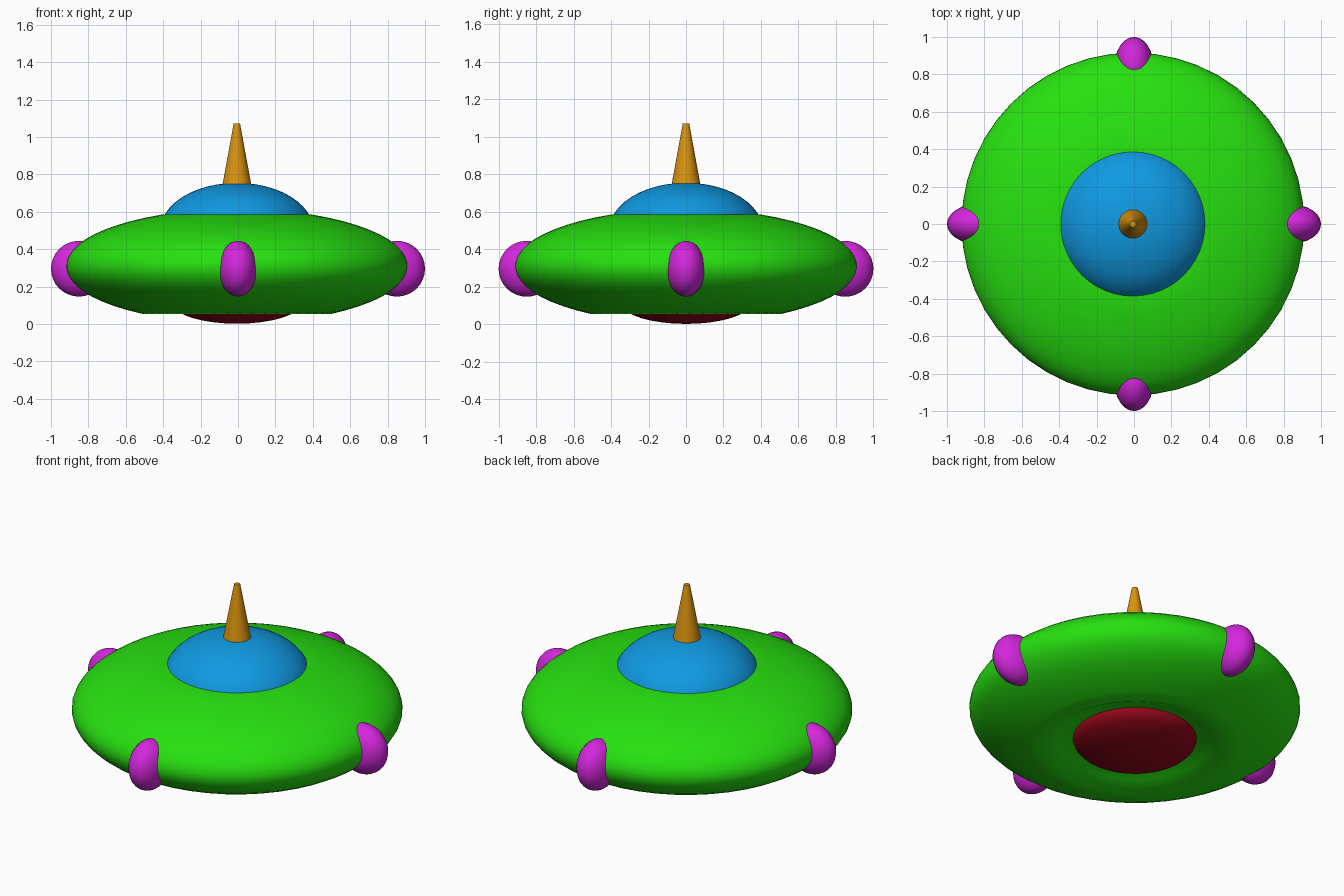
import bpy, bmesh
from math import sin, cos, pi, asin

if "Cube" in bpy.data.objects:
    bpy.data.objects.remove(bpy.data.objects["Cube"])

CX = -0.006  # the body sits a hair off the pod centre


def finish(obj, color, angle=40):
    mat = bpy.data.materials.new(obj.name + "_color")
    mat.diffuse_color = (*color, 1)
    mat.use_nodes = True
    mat.node_tree.nodes["Principled BSDF"].inputs["Base Color"].default_value = mat.diffuse_color
    obj.data.materials.append(mat)
    bpy.ops.object.select_all(action='DESELECT')
    obj.select_set(True)
    bpy.context.view_layer.objects.active = obj
    bpy.ops.object.shade_smooth_by_angle(angle=angle * pi / 180)
    return obj


def lathe(name, profile, color, segs=48):
    """Spin an (r, z) profile listed bottom to top; r = 0 makes a pole."""
    bm = bmesh.new()
    rings = []
    for r, z in profile:
        if r < 1e-5:
            rings.append([bm.verts.new((CX, 0, z))] * segs)
        else:
            rings.append([bm.verts.new((CX + r * cos(2 * pi * i / segs),
                                        r * sin(2 * pi * i / segs), z))
                          for i in range(segs)])
    for a, b in zip(rings, rings[1:]):
        for i in range(segs):
            j = (i + 1) % segs
            bm.faces.new(dict.fromkeys((a[i], a[j], b[j], b[i])))
    bmesh.ops.recalc_face_normals(bm, faces=bm.faces)
    mesh = bpy.data.meshes.new(name)
    bm.to_mesh(mesh)
    bm.free()
    obj = bpy.data.objects.new(name, mesh)
    bpy.context.collection.objects.link(obj)
    return finish(obj, color)


def arc(r, h, zc, a0, a1, n):
    """Points along an ellipse from elevation a0 to a1."""
    angles = [a0 + (a1 - a0) * i / n for i in range(n + 1)]
    return [(r * cos(a), zc + h * sin(a)) for a in angles]


# Saucer hull: truncated ellipse with a shallow dished underside
hull = arc(0.917, 0.306, 0.31, asin(-0.255 / 0.306), asin(0.275 / 0.306), 20)
lathe("hull", [(0, 0.15), (0.3, 0.125), (0.42, 0.095)] + hull + [(0, 0.585)],
      (0.02, 0.75, 0.005))

# Cockpit dome, its lower part sunk in the hull
lathe("dome", arc(0.41, 0.255, 0.5, 0, pi / 2, 12), (0.005, 0.32, 0.76))

# Belly lens
lathe("belly_lens", arc(0.342, 0.108, 0.11, -pi / 2, pi / 2, 16),
      (0.3, 0.002, 0.01))

# Antenna spike
lathe("antenna", [(0, 0.745), (0.077, 0.745), (0.017, 1.072), (0, 1.072)],
      (0.7, 0.29, 0.005), 32)

# Four pods around the rim
for k, side in enumerate(("right", "back", "left", "front")):
    a = k * pi / 2
    bpy.ops.mesh.primitive_uv_sphere_add(
        segments=24, ring_count=16, radius=1,
        location=(0.85 * cos(a), 0.85 * sin(a), 0.296), rotation=(0, 0, a))
    pod = bpy.context.object
    pod.name = side + "_pod"
    pod.scale = (0.15, 0.103, 0.149)
    finish(pod, (0.66, 0.02, 0.72))
